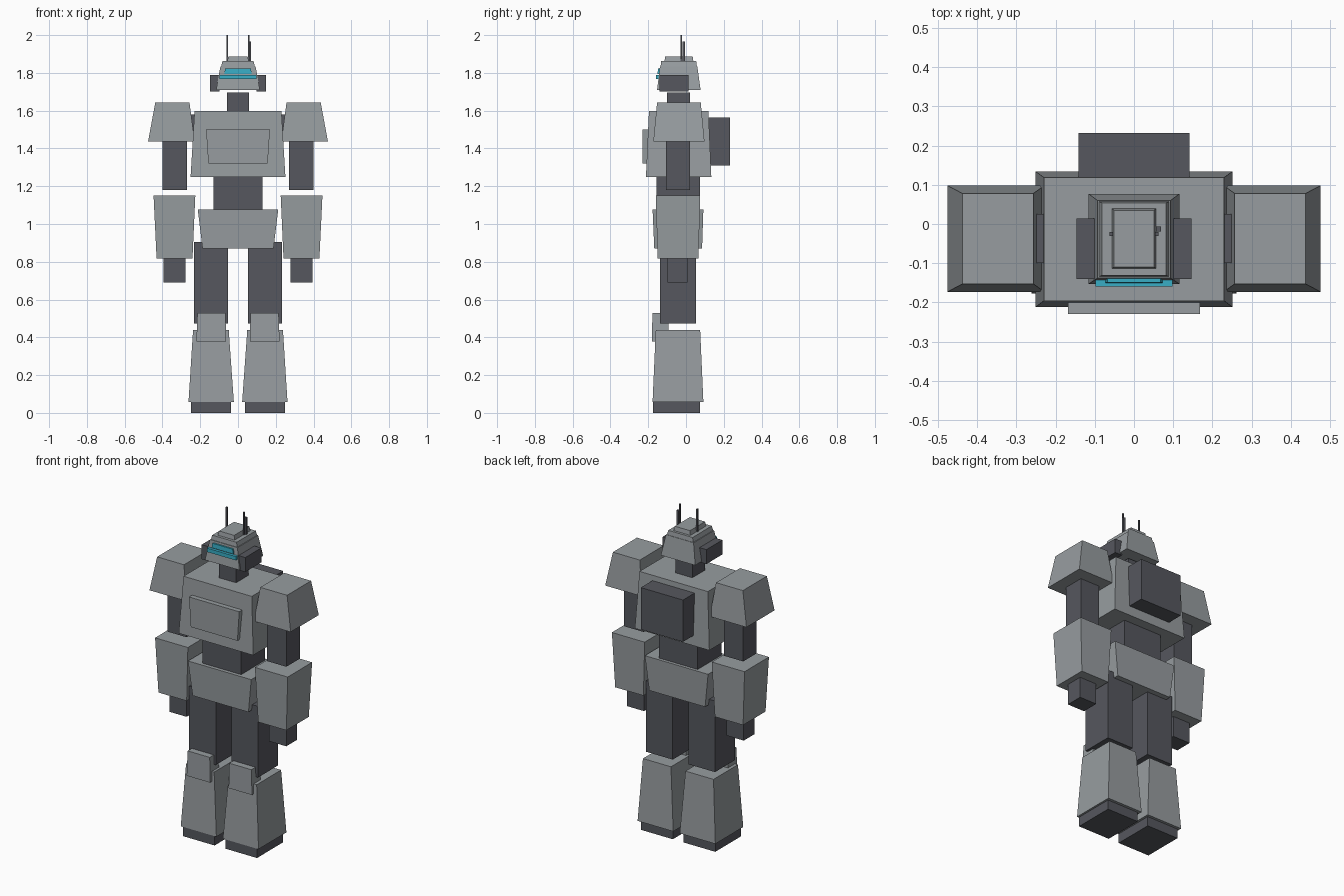
import bpy


def material(name, rgb):
    m = bpy.data.materials.new(name)
    m.diffuse_color = (*rgb, 1)
    return m


ARMOR = material("light_grey_armor", (0.31, 0.335, 0.35))
FRAME = material("dark_grey_frame", (0.092, 0.096, 0.112))
VISOR = material("cyan_visor", (0.04, 0.42, 0.56))


def block(name, mat, z0, z1, bottom, top=None):
    """Tapered box: bottom and top are (x0, x1, y0, y1) rectangles."""
    top = top or bottom
    verts = []
    for z, (x0, x1, y0, y1) in ((z0, bottom), (z1, top)):
        verts += [(x0, y0, z), (x1, y0, z), (x1, y1, z), (x0, y1, z)]
    faces = [(3, 2, 1, 0), (4, 5, 6, 7)]
    faces += [(i, (i + 1) % 4, (i + 1) % 4 + 4, i + 4) for i in range(4)]
    mesh = bpy.data.meshes.new(name)
    mesh.from_pydata(verts, [], faces)
    mesh.materials.append(mat)
    ob = bpy.data.objects.new(name, mesh)
    bpy.context.collection.objects.link(ob)
    return ob


def centred(name, mat, z0, z1, bottom, top=None):
    """Block symmetric in x: rectangles are (half_width, y0, y1)."""
    full = [(-r[0], *r) if r else None for r in (bottom, top)]
    return block(name, mat, z0, z1, *full)


def pair(name, mat, z0, z1, bottom, top=None):
    """Block on the +x side, mirrored to the other side."""
    ob = block(name, mat, z0, z1, bottom, top)
    ob.modifiers.new("Mirror", "MIRROR").use_axis[0] = True
    return ob


# Trunk
centred("torso", ARMOR, 1.25, 1.597, (0.251, -0.212, 0.134), (0.23, -0.196, 0.119))
centred("chest_plate", ARMOR, 1.32, 1.50, (0.157, -0.23, -0.19), (0.169, -0.23, -0.19))
centred("backpack", FRAME, 1.31, 1.565, (0.142, 0.11, 0.232))
centred("abdomen", FRAME, 1.06, 1.26, (0.13, -0.155, 0.073))
centred("pelvis", ARMOR, 0.87, 1.078, (0.188, -0.168, 0.085), (0.213, -0.177, 0.092))

# Arms
pair("shoulder_joint", FRAME, 1.46, 1.58, (0.2, 0.3, -0.1, 0.026))
pair("shoulder_armor", ARMOR, 1.437, 1.643, (0.229, 0.476, -0.173, 0.098), (0.257, 0.438, -0.153, 0.078))
pair("upper_arm", FRAME, 1.18, 1.45, (0.271, 0.401, -0.107, 0.022))
pair("forearm", ARMOR, 0.817, 1.15, (0.241, 0.431, -0.15, 0.066), (0.226, 0.447, -0.16, 0.075))
pair("hand", FRAME, 0.69, 0.83, (0.278, 0.394, -0.098, 0.007))

# Legs
pair("thigh", FRAME, 0.472, 0.905, (0.053, 0.232, -0.138, 0.052))
pair("knee_guard", ARMOR, 0.378, 0.53, (0.063, 0.22, -0.18, -0.092), (0.066, 0.215, -0.178, -0.095))
pair("shin", ARMOR, 0.058, 0.438, (0.022, 0.262, -0.177, 0.092), (0.049, 0.238, -0.16, 0.075))
pair("foot", FRAME, 0, 0.06, (0.036, 0.25, -0.174, 0.075))

# Head
centred("neck", FRAME, 1.58, 1.695, (0.057, -0.1, 0.02))
centred("helmet", ARMOR, 1.71, 1.835, (0.116, -0.153, 0.077), (0.093, -0.138, 0.06))
centred("helmet_crown", ARMOR, 1.83, 1.862, (0.09, -0.135, 0.058), (0.082, -0.131, 0.054))
centred("helmet_crest", ARMOR, 1.855, 1.888, (0.058, -0.115, 0.04), (0.051, -0.11, 0.035))
centred("visor_lower", VISOR, 1.767, 1.79, (0.098, -0.16, -0.13))
centred("visor_upper", VISOR, 1.795, 1.823, (0.073, -0.15, -0.12), (0.068, -0.149, -0.12))
pair("ear_pod", FRAME, 1.702, 1.79, (0.098, 0.147, -0.14, 0.014))

# Antennas and side sensor
pair("antenna", FRAME, 1.86, 2.0, (0.054, 0.062, -0.03, -0.021))
block("sensor_mast", FRAME, 1.855, 1.965, (0.056, 0.069, -0.019, -0.006))
